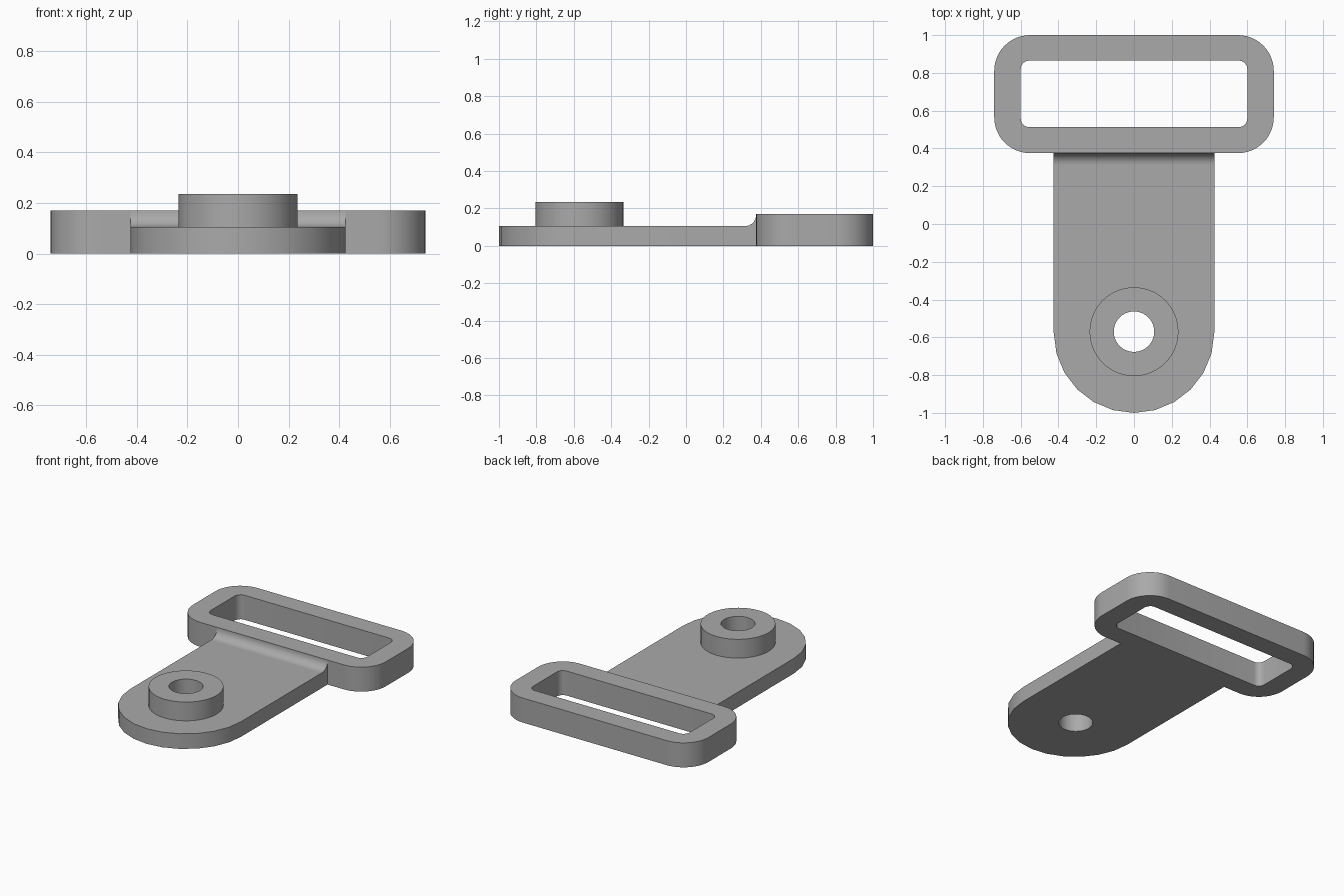
import bpy, bmesh, math
from mathutils import Vector, Matrix

cube = bpy.data.objects.get("Cube")
if cube:
    bpy.data.objects.remove(cube, do_unlink=True)

grey = bpy.data.materials.new("plain grey")
grey.use_nodes = True
COLOUR = (0.4, 0.4, 0.4, 1)
grey.diffuse_color = COLOUR
grey.node_tree.nodes["Principled BSDF"].inputs["Base Color"].default_value = COLOUR


def arc(cx, cy, radius, start, end, steps):
    """Points along an arc, angles in degrees."""
    angles = [math.radians(start + (end - start) * i / steps) for i in range(steps + 1)]
    return [(cx + radius * math.cos(a), cy + radius * math.sin(a)) for a in angles]


def circle(cy, radius, steps=64):
    return arc(0, cy, radius, 0, 360, steps)[:-1]


def rounded_rectangle(half_width, front, back, radius, steps):
    """Closed outline with four rounded corners."""
    x, low, high = half_width - radius, front + radius, back - radius
    corners = [(x, high), (-x, high), (-x, low), (x, low)]
    return [p for i, (cx, cy) in enumerate(corners)
            for p in arc(cx, cy, radius, 90 * i, 90 * i + 90, steps)]


def prism(name, outlines, bottom, top, transform=Matrix()):
    """Extrude an outline, with any further outlines cut out as holes."""
    bm = bmesh.new()
    edges = []
    for outline in outlines:
        verts = [bm.verts.new((x, y, bottom)) for x, y in outline]
        edges += [bm.edges.new((v, verts[i - 1])) for i, v in enumerate(verts)]
    bmesh.ops.triangle_fill(bm, use_beauty=True, edges=edges)
    extruded = bmesh.ops.extrude_face_region(bm, geom=bm.faces[:])["geom"]
    moved = [v for v in extruded if isinstance(v, bmesh.types.BMVert)]
    bmesh.ops.translate(bm, verts=moved, vec=Vector((0, 0, top - bottom)))
    bmesh.ops.transform(bm, matrix=transform, verts=bm.verts[:])
    bmesh.ops.recalc_face_normals(bm, faces=bm.faces[:])
    mesh = bpy.data.meshes.new(name)
    bm.to_mesh(mesh)
    bm.free()
    mesh.materials.append(grey)
    obj = bpy.data.objects.new(name, mesh)
    bpy.context.collection.objects.link(obj)
    bpy.ops.object.select_all(action="DESELECT")
    obj.select_set(True)
    bpy.context.view_layer.objects.active = obj
    bpy.ops.object.shade_smooth_by_angle(angle=math.radians(30))
    return obj


PLATE_TOP, FRAME_TOP, FRAME_FRONT = 0.105, 0.17, 0.375
HALF_WIDTH, PIVOT_Y = 0.425, -0.57
hole = circle(PIVOT_Y, 0.107)

# Flat tongue with a rounded front end and a through hole
tongue = arc(0, FRAME_FRONT - 0.95, HALF_WIDTH, 180, 360, 12)
tongue += [(HALF_WIDTH, FRAME_FRONT), (-HALF_WIDTH, FRAME_FRONT)]
prism("tongue_plate", [tongue, hole], 0, PLATE_TOP)

# Raised collar around the hole
prism("hole_collar", [circle(PIVOT_Y, 0.235), hole], PLATE_TOP, 0.235)

# Strap loop at the back
prism("strap_frame",
      [rounded_rectangle(0.74, FRAME_FRONT, 1.0, 0.19, 12),
       rounded_rectangle(0.6, 0.513, 0.865, 0.045, 6)], 0, FRAME_TOP)

# Concave fillet where the tongue meets the loop, drawn in y-z and run along x
R = 0.06
fillet = arc(FRAME_FRONT - R, PLATE_TOP + R, R, -90, 0, 8) + [(FRAME_FRONT, PLATE_TOP)]
to_side = Matrix(((0, 0, 1, 0), (1, 0, 0, 0), (0, 1, 0, 0), (0, 0, 0, 1)))
prism("joint_fillet", [fillet], -HALF_WIDTH, HALF_WIDTH, to_side)
